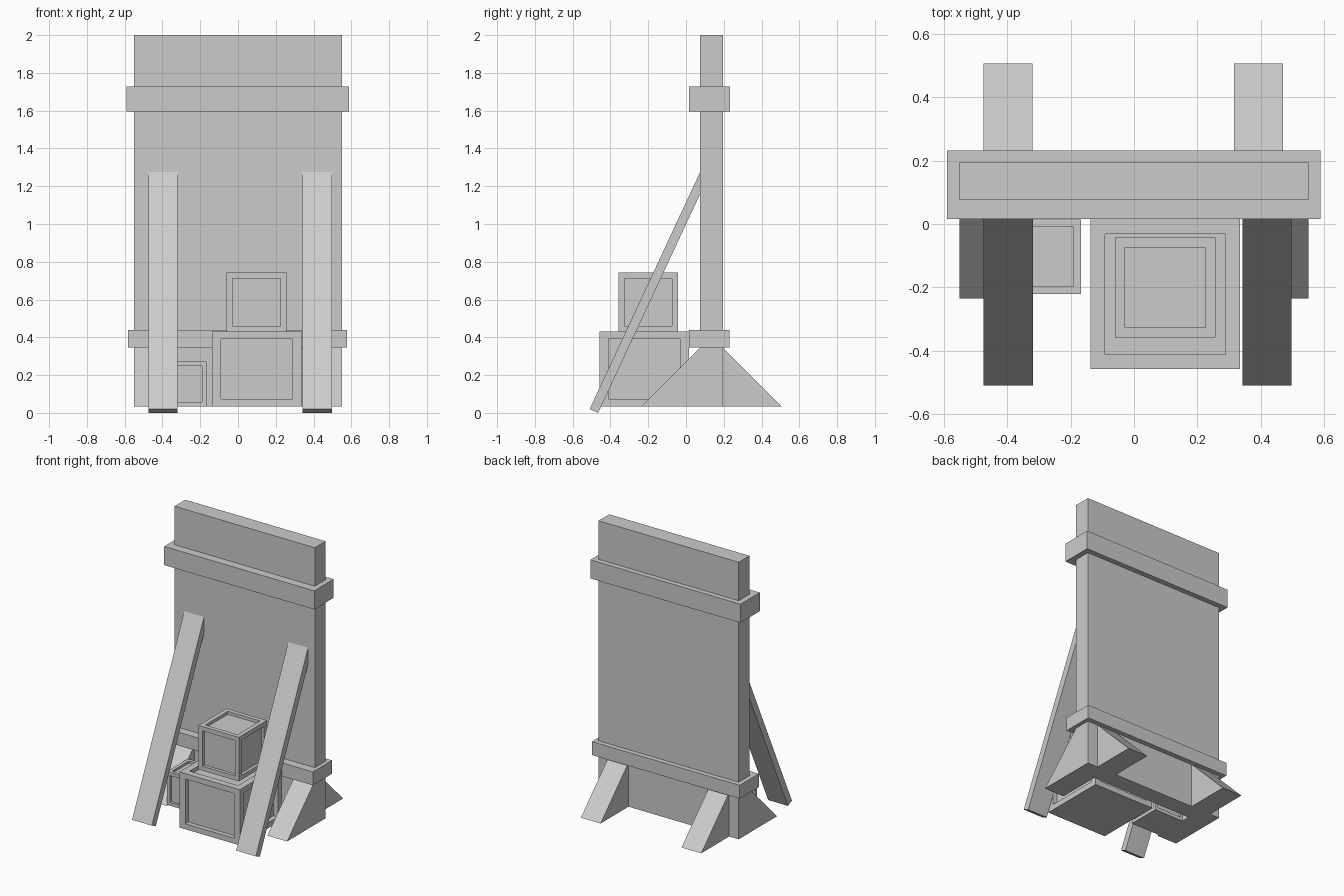
import bpy, bmesh
from mathutils import Vector

if "Cube" in bpy.data.objects:
    bpy.data.objects.remove(bpy.data.objects["Cube"])


def finish(bm, name):
    bmesh.ops.recalc_face_normals(bm, faces=bm.faces)
    mesh = bpy.data.meshes.new(name)
    bm.to_mesh(mesh)
    bm.free()
    obj = bpy.data.objects.new(name, mesh)
    bpy.context.collection.objects.link(obj)
    return obj


def box(name, lo, hi, panelled=False):
    lo, hi = Vector(lo), Vector(hi)
    bm = bmesh.new()
    bmesh.ops.create_cube(bm, size=1)
    if panelled:
        # recess every face except the bottom
        bm.normal_update()
        faces = [f for f in bm.faces if f.normal.z > -0.5]
        bmesh.ops.inset_individual(bm, faces=faces, thickness=0.14, depth=0)
        bm.normal_update()
        bmesh.ops.inset_individual(bm, faces=faces, thickness=0, depth=-0.07)
    bmesh.ops.scale(bm, vec=hi - lo, verts=bm.verts)
    bmesh.ops.translate(bm, vec=(lo + hi) / 2, verts=bm.verts)
    return finish(bm, name)


def prism(name, profile, x0, x1):
    """Extrude a (y, z) profile from x0 to x1."""
    bm = bmesh.new()
    face = bm.faces.new([bm.verts.new((x0, y, z)) for y, z in profile])
    new = bmesh.ops.extrude_face_region(bm, geom=[face])["geom"]
    verts = [g for g in new if isinstance(g, bmesh.types.BMVert)]
    bmesh.ops.translate(bm, vec=(x1 - x0, 0, 0), verts=verts)
    return finish(bm, name)


# upright board and its two bands
box("board", (-0.55, 0.075, 0.035), (0.55, 0.195, 2.0))
box("upper_band", (-0.59, 0.015, 1.595), (0.588, 0.232, 1.727))
box("lower_band", (-0.582, 0.015, 0.345), (0.577, 0.23, 0.44))

# triangular feet
front = [(-0.235, 0.035), (0.08, 0.035), (0.08, 0.35), (0.075, 0.345)]
back = [(0.507, 0.035), (0.19, 0.035), (0.19, 0.352)]
for side, x in (("left", -0.55), ("right", 0.395)):
    prism("front_foot_" + side, front, x, x + 0.155)
for side, x in (("left", -0.475), ("right", 0.315)):
    prism("back_foot_" + side, back, x, x + 0.155)

# leaning braces, ends buried in the board
brace = [(-0.51, 0.02), (-0.465, 0.0), (0.135, 1.288), (0.09, 1.308)]
for side, x in (("left", -0.474), ("right", 0.342)):
    prism("brace_" + side, brace, x, x + 0.155)

# crates
box("large_crate", (-0.138, -0.458, 0.035), (0.335, 0.015, 0.43), True)
box("top_crate", (-0.06, -0.358, 0.43), (0.257, -0.043, 0.742), True)
box("small_crate", (-0.402, -0.221, 0.035), (-0.167, 0.014, 0.272), True)
